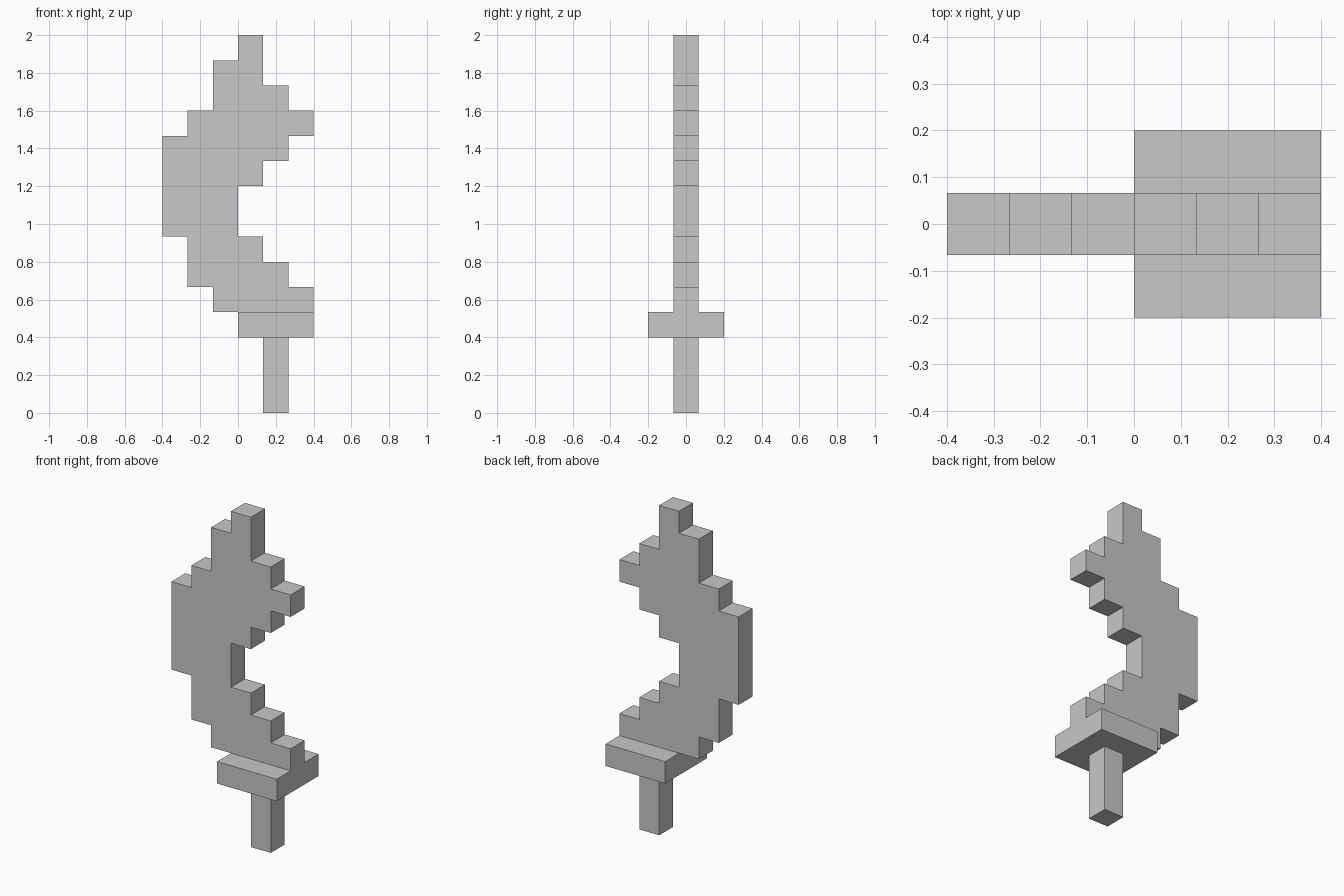
import bpy
import bmesh

cube = bpy.data.objects.get("Cube")
if cube:
    bpy.data.objects.remove(cube, do_unlink=True)

U = 2 / 15  # one block

grey = bpy.data.materials.new("light grey")
grey.use_nodes = True
colour = (0.58, 0.58, 0.58, 1)
grey.diffuse_color = colour
grey.node_tree.nodes["Principled BSDF"].inputs["Base Color"].default_value = colour


def stepped_plate(name, rows, depth):
    """Extrude a stepped silhouette; rows are (left, right, bottom, top) in blocks."""
    left = [(l, z) for l, r, b, t in rows for z in (b, t)]
    right = [(r, z) for l, r, b, t in rows for z in (b, t)]
    # Drop repeated corners where neighbouring rows share an edge
    outline = list(dict.fromkeys(right + left[::-1]))
    bm = bmesh.new()
    verts = [bm.verts.new((x * U, -depth * U / 2, z * U)) for x, z in outline]
    face = bm.faces.new(verts)
    grown = bmesh.ops.extrude_face_region(bm, geom=[face])
    moved = [g for g in grown["geom"] if isinstance(g, bmesh.types.BMVert)]
    bmesh.ops.translate(bm, vec=(0, depth * U, 0), verts=moved)
    bmesh.ops.recalc_face_normals(bm, faces=bm.faces)
    mesh = bpy.data.meshes.new(name)
    bm.to_mesh(mesh)
    bm.free()
    mesh.materials.append(grey)
    obj = bpy.data.objects.new(name, mesh)
    bpy.context.collection.objects.link(obj)


# Grip and wide guard
stepped_plate("grip", [(1, 2, 0, 3)], 1)
stepped_plate("guard", [(0, 3, 3, 4)], 3)

# Curved, stepped blade with a side barb
stepped_plate("blade", [
    (-1, 3, 4, 5),
    (-2, 2, 5, 6),
    (-2, 1, 6, 7),
    (-3, 0, 7, 9),
    (-3, 1, 9, 10),
    (-3, 2, 10, 11),
    (-2, 3, 11, 12),
    (-1, 2, 12, 13),
    (-1, 1, 13, 14),
    (0, 1, 14, 15),
], 1)
